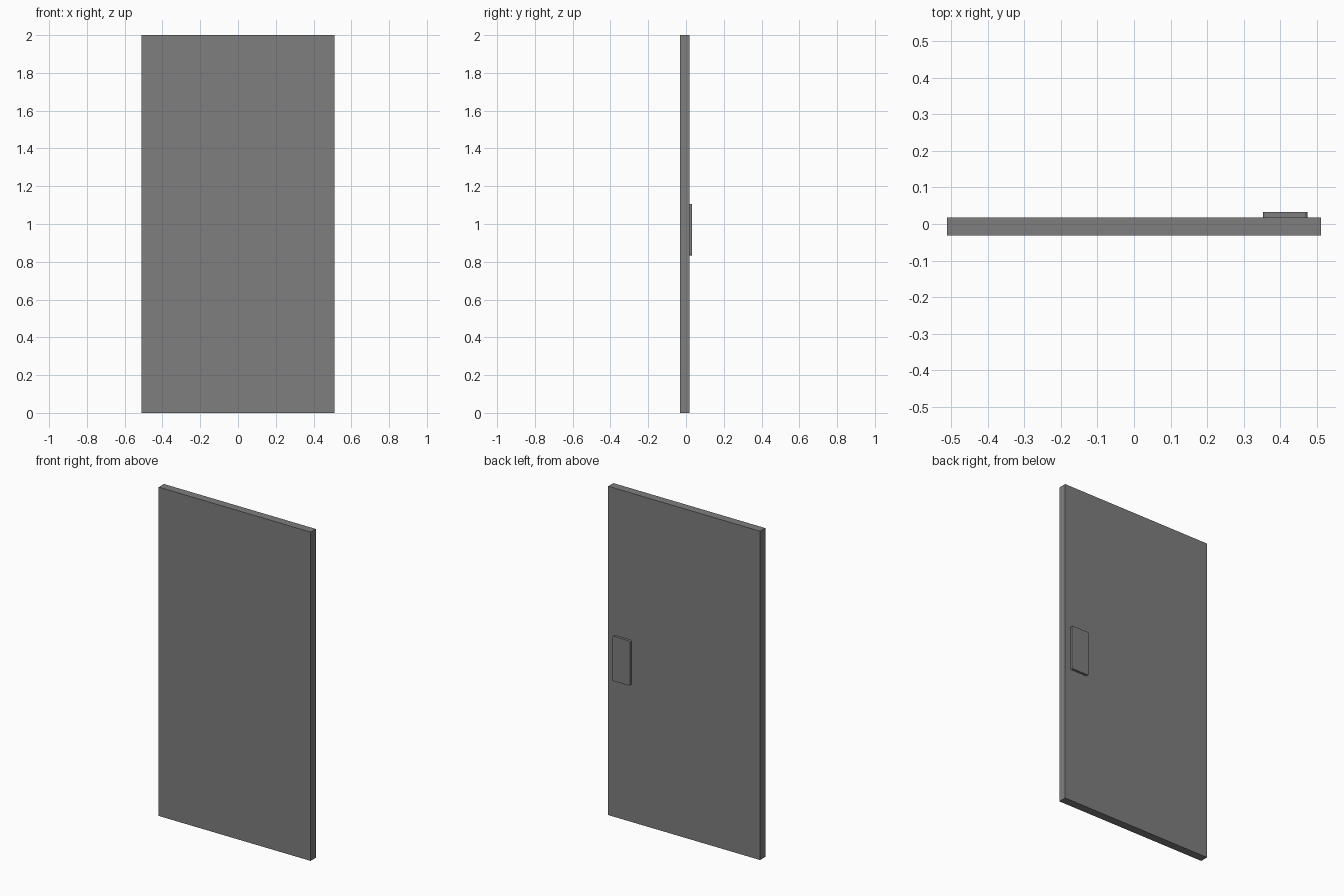
import bpy, bmesh
from mathutils import Vector

if "Cube" in bpy.data.objects:
    bpy.data.objects.remove(bpy.data.objects["Cube"])

dark = bpy.data.materials.new("dark_grey")
dark.diffuse_color = (0.21, 0.21, 0.21, 1)
dark.use_nodes = True
dark.node_tree.nodes["Principled BSDF"].inputs["Base Color"].default_value = dark.diffuse_color


def box(name, lo, hi, corner=0.0):
    """Box from min to max corner; optionally rounds the edges that run along y."""
    lo, hi = Vector(lo), Vector(hi)
    bm = bmesh.new()
    bmesh.ops.create_cube(bm, size=1)
    bmesh.ops.scale(bm, vec=hi - lo, verts=bm.verts)
    bmesh.ops.translate(bm, vec=(lo + hi) / 2, verts=bm.verts)
    if corner:
        edges = [e for e in bm.edges
                 if abs(e.verts[0].co.y - e.verts[1].co.y) > 1e-4]
        bmesh.ops.bevel(bm, geom=edges, offset=corner, segments=4,
                        profile=0.5, affect='EDGES')
    mesh = bpy.data.meshes.new(name)
    bm.to_mesh(mesh)
    bm.free()
    mesh.materials.append(dark)
    obj = bpy.data.objects.new(name, mesh)
    bpy.context.collection.objects.link(obj)
    return obj


# Flat door slab
box("door_panel", (-0.511, -0.032, 0), (0.511, 0.018, 2))

# Push plate with rounded corners on the back face
box("push_plate", (0.353, 0.017, 0.833), (0.474, 0.033, 1.106), corner=0.01)
